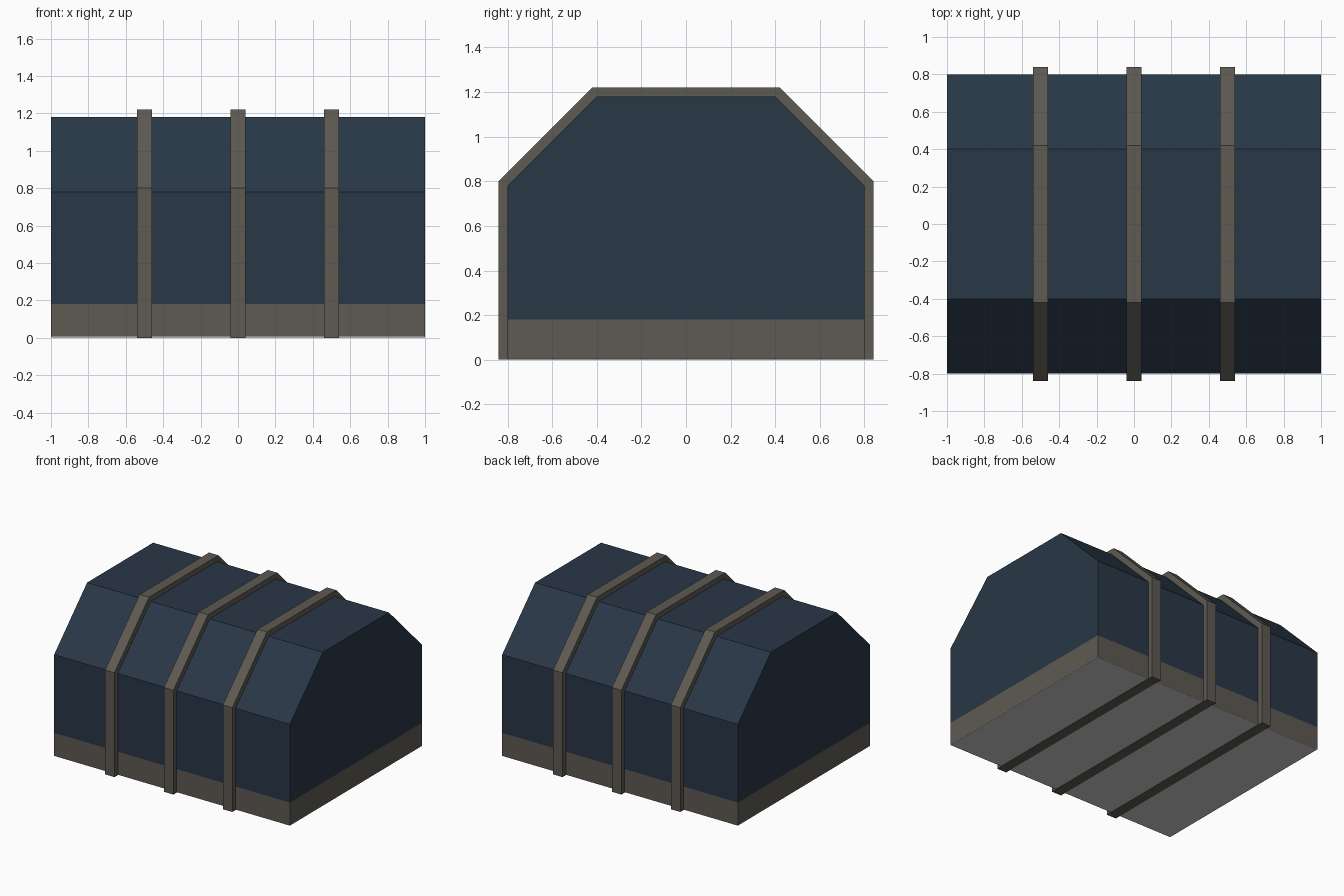
import bpy, bmesh

if "Cube" in bpy.data.objects:
    bpy.data.objects.remove(bpy.data.objects["Cube"])


def material(name, rgb):
    m = bpy.data.materials.new(name)
    m.diffuse_color = (*rgb, 1.0)
    m.use_nodes = True
    m.node_tree.nodes["Principled BSDF"].inputs["Base Color"].default_value = m.diffuse_color
    return m


BLUE = material("dark_blue_panel", (0.022, 0.038, 0.062))
BROWN = material("grey_brown_trim", (0.112, 0.102, 0.085))


def prism(name, profile, x0, x1, mat=None):
    """Extrude a (y, z) profile along x from x0 to x1."""
    bm = bmesh.new()
    face = bm.faces.new([bm.verts.new((x0, y, z)) for y, z in profile])
    ext = bmesh.ops.extrude_face_region(bm, geom=[face])
    moved = [v for v in ext["geom"] if isinstance(v, bmesh.types.BMVert)]
    bmesh.ops.translate(bm, verts=moved, vec=(x1 - x0, 0, 0))
    bmesh.ops.recalc_face_normals(bm, faces=bm.faces)
    me = bpy.data.meshes.new(name)
    bm.to_mesh(me)
    bm.free()
    ob = bpy.data.objects.new(name, me)
    bpy.context.collection.objects.link(ob)
    if mat:
        me.materials.append(mat)
    return ob


def mirrored(half):
    """Complete a right-half profile across y = 0."""
    return half + [(-y, z) for y, z in reversed(half)]


# Chest body with chamfered lid
prism("chest_body", mirrored([(0.8, 0.18), (0.8, 0.78), (0.4, 1.18)]), -1, 1, BLUE)

# Trim band around the foot, closed by a thin plain floor plate
prism("base_band", mirrored([(0.8, 0.006), (0.8, 0.18)]), -1, 1, BROWN)
prism("floor_plate", mirrored([(0.8, 0.003), (0.8, 0.006)]), -1, 1)

# Three straps wrapped around the whole chest
strap_profile = mirrored([(0.84, 0.0), (0.84, 0.8), (0.42, 1.22)])
for label, x in (("left", -0.5), ("middle", 0.0), ("right", 0.5)):
    prism("strap_" + label, strap_profile, x - 0.04, x + 0.04, BROWN)
